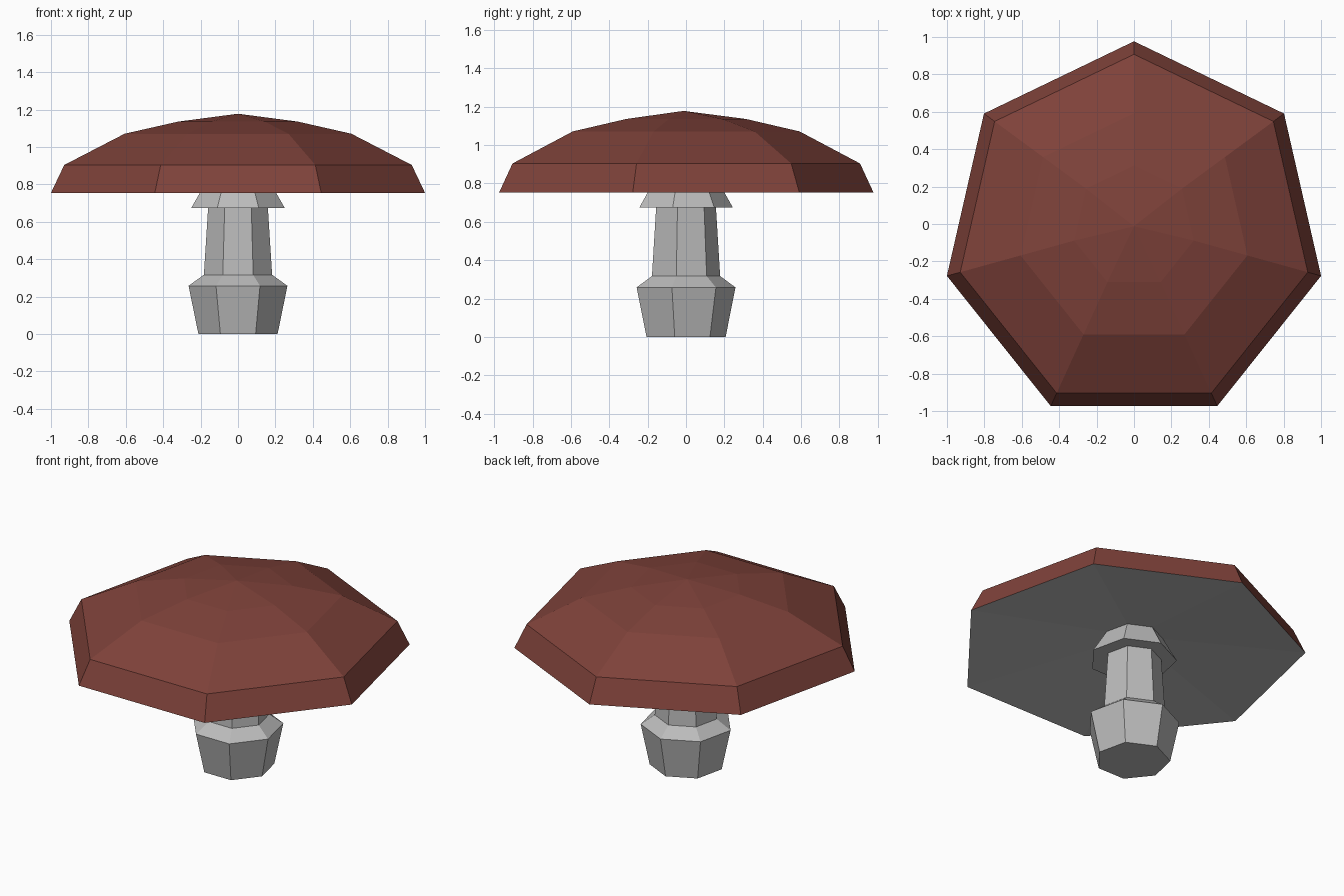
import bpy
import bmesh
from math import sin, cos, tau

cube = bpy.data.objects.get("Cube")
if cube:
    bpy.data.objects.remove(cube, do_unlink=True)

SIDES = 7
SHIFT = -0.048  # centres the bounds of a seven-sided ring, per unit radius


def material(name, colour):
    mat = bpy.data.materials.new(name)
    mat.use_nodes = True
    mat.diffuse_color = colour
    bsdf = next(n for n in mat.node_tree.nodes if n.type == "BSDF_PRINCIPLED")
    bsdf.inputs["Base Color"].default_value = colour
    return mat


def close(bm, loop, tip):
    """Close a ring with a fan to a tip, or with one flat face."""
    if tip is None:
        return [bm.faces.new(loop)]
    centre = bm.verts.new(tip)
    return [bm.faces.new((loop[i - 1], loop[i], centre)) for i in range(SIDES)]


def loft(name, rings, materials, top=None, bottom=None):
    """Stack seven-sided rings of (height, radius), closed below and above."""
    bm = bmesh.new()
    loops = []
    for z, r in rings:
        angles = [tau * i / SIDES for i in range(SIDES)]
        loops.append([bm.verts.new((-r * sin(a), r * cos(a) + SHIFT * r, z))
                      for a in angles])
    for low, high in zip(loops, loops[1:]):
        for i in range(SIDES):
            bm.faces.new((low[i - 1], low[i], high[i], high[i - 1]))
    close(bm, loops[-1], top)
    for face in close(bm, loops[0][::-1], bottom):
        face.material_index = len(materials) - 1
    bmesh.ops.recalc_face_normals(bm, faces=bm.faces)
    mesh = bpy.data.meshes.new(name)
    bm.to_mesh(mesh)
    bm.free()
    for mat in materials:
        mesh.materials.append(mat)
    obj = bpy.data.objects.new(name, mesh)
    bpy.context.collection.objects.link(obj)


red = material("cap red", (0.21, 0.054, 0.042, 1))
grey = material("stem grey", (0.5, 0.5, 0.5, 1))

# Faceted domed cap with a bevelled rim and a shallow hollow grey underside
loft("mushroom_cap",
     [(0.754, 1.026), (0.904, 0.953), (1.071, 0.622), (1.136, 0.328)],
     [red, grey], top=(0, -0.012, 1.178), bottom=(0, 0, 0.83))

# Bulbous foot, tapering stalk and flared skirt that runs up into the cap
loft("stem",
     [(0, 0.217), (0.258, 0.271), (0.317, 0.187), (0.675, 0.164),
      (0.675, 0.256), (0.83, 0.165)],
     [grey])
